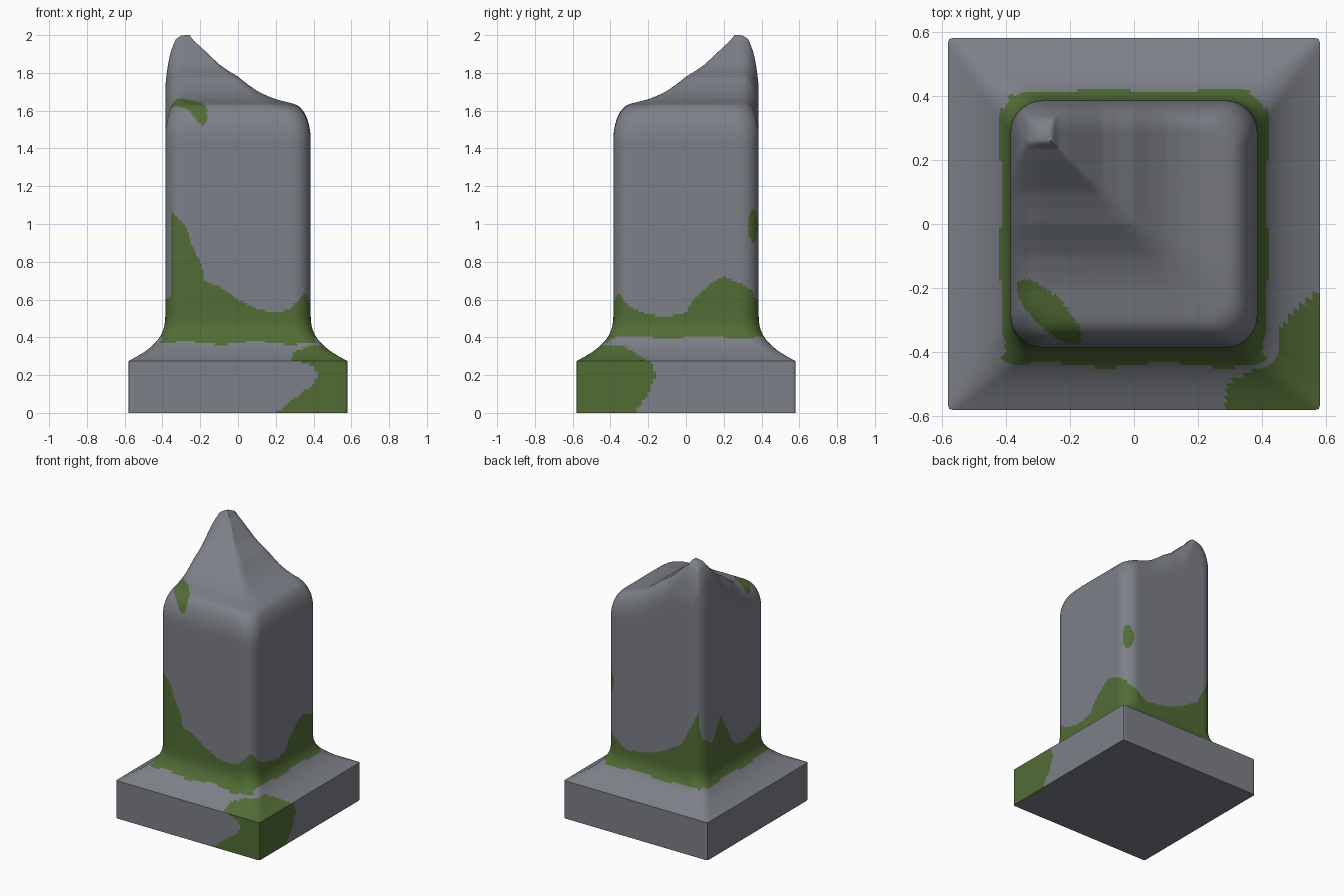
import bpy, bmesh, math
from mathutils import Vector

cube = bpy.data.objects.get("Cube")
if cube:
    bpy.data.objects.remove(cube, do_unlink=True)

SIDE = 80          # columns per side of the square
HALF = 0.385       # half width of the shaft
RIM = 0.58         # half width of the plinth
PLINTH = 0.275     # plinth height


def material(name, color):
    m = bpy.data.materials.new(name)
    m.use_nodes = True
    m.diffuse_color = (*color, 1)
    m.node_tree.nodes["Principled BSDF"].inputs["Base Color"].default_value = (*color, 1)
    return m


STONE = material("grey stone", (0.205, 0.216, 0.246))
MOSS = material("green moss", (0.083, 0.15, 0.036))


def lerp_table(points, t):
    if t <= points[0][0]:
        return points[0][1]
    for (a, va), (b, vb) in zip(points, points[1:]):
        if t <= b:
            return va + (vb - va) * (t - a) / (b - a)
    return points[-1][1]


def square_ring(w, r):
    """Points round a square of half width w with corner radius r."""
    ring = []
    for k in range(4):
        c, s = ((1, 0), (0, 1), (-1, 0), (0, -1))[k]
        for i in range(SIDE):
            x, y = w, w * (2 * i / SIDE - 1)
            core = w - r
            if abs(y) > core:
                d = Vector((r, abs(y) - core)).normalized() * r
                x, y = core + d.x, math.copysign(core + d.y, y)
            ring.append((x * c - y * s, x * s + y * c))
    return ring


def loft(name, rings, rule, bottom=False, tip=None):
    bm = bmesh.new()
    rows = [[bm.verts.new(p) for p in ring] for ring in rings]
    n = len(rows[0])
    for low, high in zip(rows, rows[1:]):
        for i in range(n):
            j = (i + 1) % n
            bm.faces.new((low[i], low[j], high[j], high[i]))
    if bottom:
        bm.faces.new(rows[0][::-1])
    if tip:
        t = bm.verts.new(tip)
        for i in range(n):
            bm.faces.new((rows[-1][i], rows[-1][(i + 1) % n], t))
    for f in bm.faces:
        f.material_index = int(rule(f.calc_center_median()))
    mesh = bpy.data.meshes.new(name)
    bm.to_mesh(mesh)
    bm.free()
    mesh.materials.append(STONE)
    mesh.materials.append(MOSS)
    ob = bpy.data.objects.new(name, mesh)
    bpy.context.collection.objects.link(ob)
    bpy.ops.object.select_all(action="DESELECT")
    ob.select_set(True)
    bpy.context.view_layer.objects.active = ob
    bpy.ops.object.shade_smooth_by_angle(angle=math.radians(40))
    return ob


# Moss outlines: on the plinth corner and along the foot of each shaft side
CORNER_FRONT = [(0, .2), (.05, .26), (.1, .33), (.15, .4), (.2, .42), (.25, .4), (.28, .29)]
CORNER_RIGHT = [(0, -.27), (.1, -.2), (.2, -.16), (.28, -.19)]
CORNER_TOP = [(-.58, .28), (-.5, .29), (-.45, .38), (-.38, .42), (-.27, .5), (-.2, .59)]
FOOT = {
    "front": [(-.385, 1.02), (-.36, 1.07), (-.27, .98), (-.25, .9), (-.19, .78), (-.18, .7),
              (-.1, .67), (0, .6), (.1, .55), (.2, .53), (.28, .55), (.36, .64)],
    "right": [(-.36, .64), (-.3, .56), (-.2, .52), (-.1, .51), (0, .53), (.04, .6),
              (.15, .7), (.2, .72), (.3, .68), (.36, .64)],
    "back": [(-.385, 1), (-.32, .85), (-.23, .68), (-.1, .6), (.03, .55), (.21, .52), (.37, .63)],
    "left": [(-.385, .62), (-.1, .55), (0, .58), (.15, .85), (.25, .68), (.34, .74), (.385, 1)],
}


def side_of(p):
    if abs(p.x) > abs(p.y):
        return ("right" if p.x > 0 else "left"), p.y
    return ("back" if p.y > 0 else "front"), p.x


def plinth_moss(p):
    side, u = side_of(p)
    if p.z < 0.001:
        return False
    if side == "front":
        return u > lerp_table(CORNER_FRONT, p.z)
    return side == "right" and u < lerp_table(CORNER_RIGHT, p.z)


def shaft_moss(p):
    side, u = side_of(p)
    # patch on the plinth slope
    if p.z < 0.355 and p.y < -.2 and p.x > lerp_table(CORNER_TOP, p.y):
        return True
    # patch on the broken top
    a, b = p.x + .265, p.y + .275
    if p.z > 1.4 and ((a - b) / .19) ** 2 + ((a + b) / .07) ** 2 < 1:
        return True
    # small spot on the back corner
    if p.x > .3 and ((p.y - .355) / .025) ** 2 + ((p.z - .99) / .09) ** 2 < 1:
        return True
    foot = (.37 if side == "front" else .4) + .008 * math.sin(u * 17)
    return foot < p.z < lerp_table(FOOT[side], u)


# Broken top: slope falling away from a peak near the back corner
SLOPE = [(-.385, 1.88), (-.36, 1.95), (-.33, 1.99), (-.3, 2), (-.255, 2), (-.24, 1.975),
         (-.2, 1.94), (-.1, 1.845), (-.05, 1.81), (0, 1.78), (.05, 1.74), (.1, 1.705),
         (.15, 1.68), (.2, 1.66), (.3, 1.635), (.385, 1.62)]


def top_height(x, y, s):
    a, b = lerp_table(SLOPE, x), lerp_table(SLOPE, -y)
    low = min(a, b)
    k = .15 * (2 - low) + 1e-6
    h = max(k - abs(a - b), 0) / k
    edge = max(s - .74, 0) / .26
    return low - h * h * k / 4 - .18 * (1 - math.sqrt(max(0, 1 - edge ** 2.4)))


# Plinth
outline = square_ring(RIM, .012)
steps = 20
loft("plinth", [[(x, y, PLINTH * i / steps) for x, y in outline] for i in range(steps + 1)],
     plinth_moss, bottom=True)

# Shaft: flared foot, straight sides, rounded broken top
rings = []
STRAIGHT = 1.1
for i in range(71):
    z = PLINTH + (STRAIGHT - PLINTH) * i / 70
    flare = (max(.52 - z, 0) / (.52 - PLINTH)) ** 2.6
    w = HALF + (RIM - HALF) * flare
    r = .012 + .088 * (1 - flare)
    rings.append([(x, y, z) for x, y in square_ring(w, r)])
outline = square_ring(HALF, .1)
for i in range(1, 13):
    rings.append([(x, y, STRAIGHT + (top_height(x, y, 1) - STRAIGHT) * i / 12)
                  for x, y in outline])
for i in range(1, 44):
    s = math.cos(math.pi / 2 * i / 44)
    rings.append([(x * s, y * s, top_height(x * s, y * s, s)) for x, y in outline])
loft("broken_shaft", rings, shaft_moss, tip=(0, 0, top_height(0, 0, 0)))
